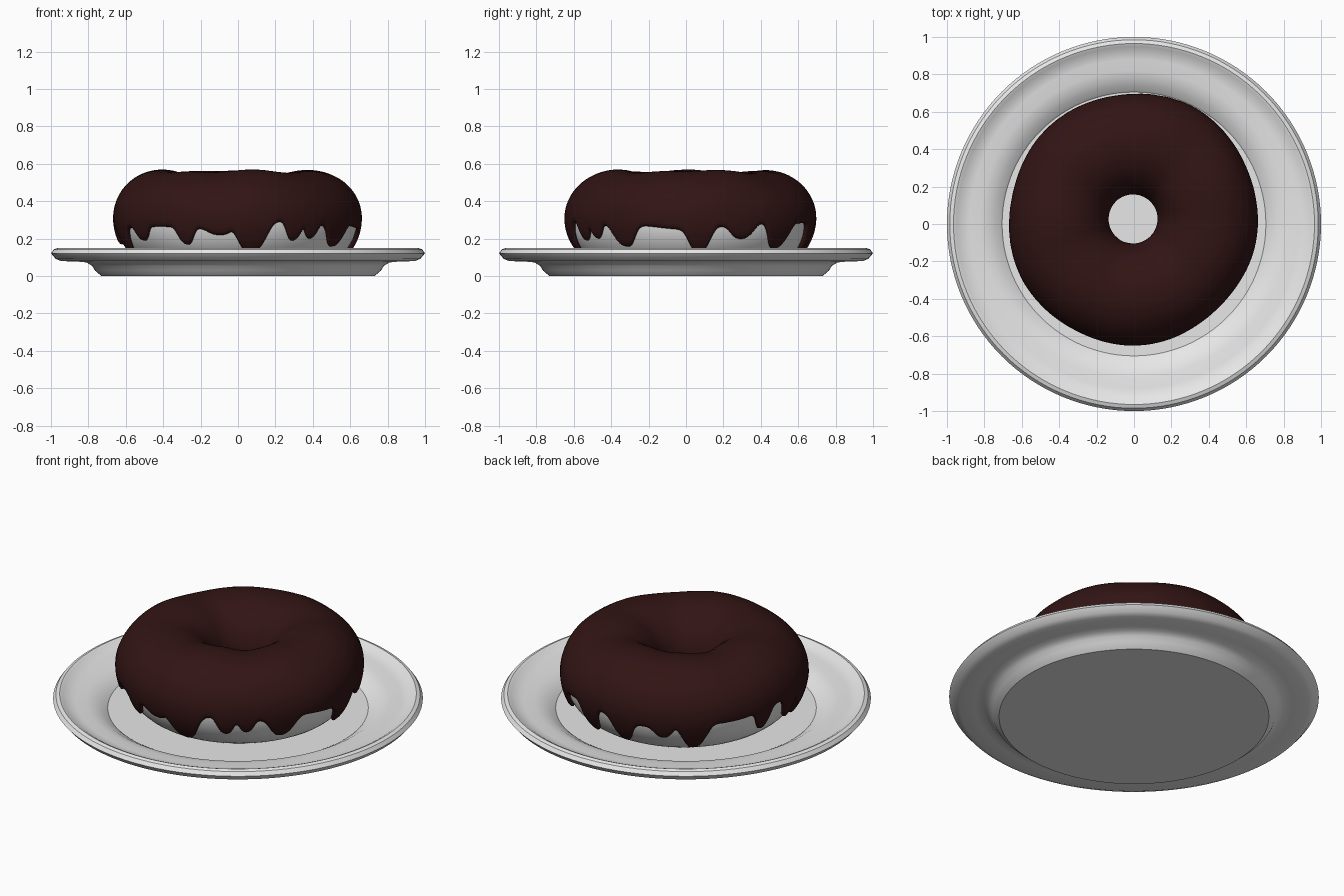
import bpy
import bmesh
from math import sin, cos, pi, radians, degrees, asin, exp, sqrt

cube = bpy.data.objects.get("Cube")
if cube:
    bpy.data.objects.remove(cube, do_unlink=True)


def material(name, color, roughness):
    mat = bpy.data.materials.new(name)
    mat.use_nodes = True
    mat.diffuse_color = (*color, 1)
    bsdf = mat.node_tree.nodes["Principled BSDF"]
    bsdf.inputs["Base Color"].default_value = (*color, 1)
    bsdf.inputs["Roughness"].default_value = roughness
    return mat


PALE = material("pale_grey", (0.8, 0.8, 0.8), 0.5)
CHOCOLATE = material("dark_chocolate", (0.032, 0.007, 0.007), 0.5)


def ring_surface(name, point, around, rows, mat, closed):
    """Sweep point(angle, row) around z; closed joins the last row to the first."""
    bm = bmesh.new()
    grid = [[bm.verts.new(point(2 * pi * j / around, i)) for i in range(rows)]
            for j in range(around)]
    for j in range(around):
        here, after = grid[j], grid[(j + 1) % around]
        for i in range(rows if closed else rows - 1):
            k = (i + 1) % rows
            bm.faces.new((here[i], here[k], after[k], after[i]))
    return finish(name, bm, mat)


def finish(name, bm, mat):
    mesh = bpy.data.meshes.new(name)
    bm.to_mesh(mesh)
    bm.free()
    mesh.materials.append(mat)
    obj = bpy.data.objects.new(name, mesh)
    bpy.context.collection.objects.link(obj)
    bpy.ops.object.select_all(action="DESELECT")
    obj.select_set(True)
    bpy.context.view_layer.objects.active = obj
    bpy.ops.object.shade_smooth_by_angle(angle=radians(35))
    return obj


# Plate: a lathed profile from the foot, around the rim, to the well
PLATE = [(0.73, 0), (0.765, 0.03), (0.78, 0.055), (0.81, 0.073), (0.86, 0.078),
         (0.945, 0.08), (0.975, 0.092), (1.0, 0.122), (0.985, 0.143),
         (0.965, 0.15), (0.948, 0.143), (0.925, 0.127), (0.88, 0.121),
         (0.82, 0.116), (0.77, 0.106), (0.74, 0.088), (0.715, 0.074),
         (0.705, 0.065)]


def spin_profile(name, profile, mat, steps=128):
    bm = bmesh.new()
    rings = []
    for r, z in profile:
        rings.append([bm.verts.new((r * sin(2 * pi * j / steps),
                                    -r * cos(2 * pi * j / steps), z))
                      for j in range(steps)])
    for low, high in zip(rings, rings[1:]):
        for j in range(steps):
            k = (j + 1) % steps
            bm.faces.new((low[j], low[k], high[k], high[j]))
    bm.faces.new(rings[0][::-1])
    bm.faces.new(rings[-1])
    return finish(name, bm, mat)


spin_profile("plate", PLATE, PALE)

# Doughnut: an uneven ring with a flat base; phi runs from the front to +x
MAJOR, HALF, MID, FLOOR = 0.40, 0.245, 0.31, 0.065


def ring_point(phi, a, grow=0.0):
    wobble = 0.007 * sin(2 * phi + 2.5) + 0.005 * sin(5 * phi + 1)
    rise = 0.226 + 0.006 * sin(4 * phi + 1) + 0.004 * sin(7 * phi)
    height = rise if sin(a) > 0 else 0.26
    r = MAJOR + (HALF + grow + wobble * max(cos(a), 0)) * cos(a)
    z = max(MID + (height + grow) * sin(a), FLOOR)
    return (r * sin(phi) - 0.005, -r * cos(phi) + 0.027, z)


ring_surface("doughnut", lambda phi, i: ring_point(phi, -2 * pi * i / 48),
             128, 48, PALE, True)

# Icing: a thick skin over the top whose outer edge runs down in drips
# Drips: angle in degrees, height of the tip, half width in degrees
DRIPS = [(7, 0.13, 8), (28, 0.19, 4.5), (38, 0.2, 4), (56, 0.16, 7),
         (94, 0.13, 6), (115, 0.2, 7), (136, 0.15, 7), (164, 0.13, 5),
         (184, 0.13, 5.5), (205, 0.19, 5), (220, 0.12, 6.5), (257, 0.17, 4.5),
         (276, 0.17, 4.5), (290, 0.13, 6), (309, 0.19, 4.5), (335, 0.17, 4.5),
         (352, 0.22, 7)]
ROWS = 20


def edge_height(phi):
    edge = 0.27 + 0.015 * sin(3 * phi + 0.4) + 0.008 * sin(7 * phi)
    lowest = edge
    for angle, tip, width in DRIPS:
        away = (degrees(phi) - angle + 180) % 360 - 180
        lowest = min(lowest, edge - (edge - tip) * exp(-abs(away / width) ** 3))
    return lowest


def icing_point(phi, i):
    inner = pi + 0.2 + 0.12 * sin(3 * phi) + 0.08 * sin(5 * phi + 1)
    outer = asin((edge_height(phi) - MID) / 0.26)
    return ring_point(phi, inner + (outer - inner) * i / (ROWS - 1), -0.004)


icing = ring_surface("icing", icing_point, 288, ROWS, CHOCOLATE, False)
for edge in icing.data.edges:
    edge.use_edge_sharp = False
skin = icing.modifiers.new("thickness", "SOLIDIFY")
skin.thickness = 0.03
skin.offset = 1
rounding = icing.modifiers.new("rounded_edge", "SUBSURF")
rounding.levels = rounding.render_levels = 1
